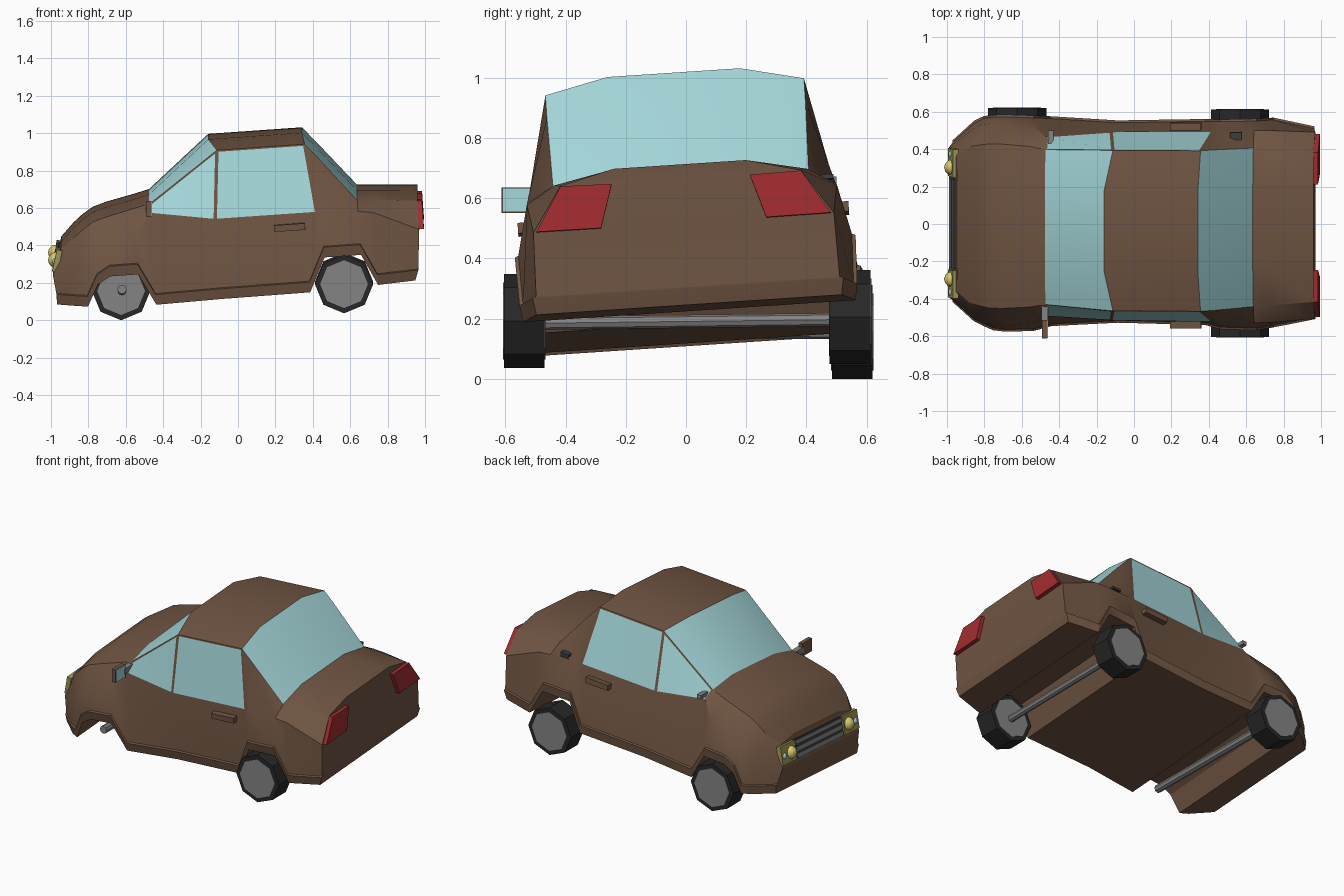
import bpy, bmesh, math
from mathutils import Matrix, Vector

if "Cube" in bpy.data.objects:
    bpy.data.objects.remove(bpy.data.objects["Cube"])


def material(name, r, g, b):
    m = bpy.data.materials.new(name)
    m.use_nodes = True
    m.diffuse_color = (r, g, b, 1)
    m.node_tree.nodes["Principled BSDF"].inputs["Base Color"].default_value = (r, g, b, 1)
    return m


brown = material("brown paint", .16, .09, .055)
glass = material("pale blue glass", .38, .69, .71)
red = material("tail red", .36, .025, .03)
rubber = material("tyre black", .02, .02, .02)
metal = material("metal grey", .23, .23, .23)
yellow = material("lamp yellow", .68, .58, .16)
olive = material("lamp housing olive", .36, .32, .1)
dark = material("dark grey", .05, .05, .05)

# The body leans: nose down and rolled towards -y
pivot = Matrix.Translation((0, 0, .4))
LEAN = pivot @ Matrix.Rotation(.066, 4, 'X') @ Matrix.Rotation(-.07, 4, 'Y') @ pivot.inverted()
LEVEL = Matrix.Identity(4)


def finish(name, bm, mats, matrix=LEAN, smooth=False):
    bmesh.ops.recalc_face_normals(bm, faces=bm.faces[:])
    mesh = bpy.data.meshes.new(name)
    bm.to_mesh(mesh)
    bm.free()
    for m in mats:
        mesh.materials.append(m)
    ob = bpy.data.objects.new(name, mesh)
    bpy.context.collection.objects.link(ob)
    ob.matrix_world = matrix
    if smooth:
        bpy.ops.object.select_all(action='DESELECT')
        ob.select_set(True)
        bpy.context.view_layer.objects.active = ob
        bpy.ops.object.shade_smooth_by_angle(angle=math.radians(25))
    return ob


def box(name, centre, size, mat, matrix=LEAN, tilt=0):
    bm = bmesh.new()
    place = Matrix.Translation(centre) @ Matrix.Rotation(tilt, 4, 'Y') @ Matrix.Diagonal((*size, 1))
    bmesh.ops.create_cube(bm, size=1, matrix=place)
    return finish(name, bm, [mat], matrix)


def rod(name, start, end, radius, sides, mat, matrix=LEVEL):
    a, b = Vector(start), Vector(end)
    bm = bmesh.new()
    place = Matrix.Translation((a + b) / 2) @ (b - a).to_track_quat('Z', 'Y').to_matrix().to_4x4()
    bmesh.ops.create_cone(bm, cap_ends=True, segments=sides, radius1=radius, radius2=radius,
                          depth=(b - a).length, matrix=place)
    return finish(name, bm, [mat], matrix)


def ball(name, centre, radius, mat):
    bm = bmesh.new()
    bmesh.ops.create_uvsphere(bm, u_segments=12, v_segments=8, radius=radius,
                              matrix=Matrix.Translation(centre))
    return finish(name, bm, [mat], smooth=True)


# Body sections: x, top z, shoulder y and z, belt y and z, skirt y, bottom z
SECTIONS = [
    (-.985, .50, .36, .475, .40, .34, .42, .18),
    (-.87, .57, .42, .53, .50, .40, .525, .17),
    (-.82, .61, .43, .57, .53, .43, .55, .166),
    (-.76, .647, .44, .61, .54, .46, .565, .28),
    (-.69, .668, .44, .63, .545, .48, .57, .32),
    (-.54, .70, .43, .665, .53, .53, .565, .32),
    (-.455, .72, .415, .682, .48, .63, .55, .15),
    (-.10, .993, .43, .945, .505, .575, .53, .155),
    (.37, .993, .43, .945, .51, .575, .54, .158),
    (.46, .904, .43, .868, .515, .575, .55, .34),
    (.655, .667, .425, .623, .515, .57, .555, .34),
    (.735, .66, .42, .62, .515, .56, .55, .173),
    (.975, .645, .40, .60, .50, .45, .505, .18),
]
# Fore and aft shift of top, shoulder, belt and skirt at some sections
SHIFTS = {0: (.045, .04, -.012, .0), 7: (-.018, .025, -.01, 0),
          8: (.014, .025, .065, 0), 12: (.005, 0, 0, -.04)}
WINDSHIELD, SIDE, REAR = (6,), (6, 7), (8, 9)

bm = bmesh.new()
rings = []
for i, (x, zt, ys, zs, yb, zb, ym, z0) in enumerate(SECTIONS):
    t, s, b, m = SHIFTS.get(i, (0, 0, 0, 0))
    half = [(x + m, ym + .003, z0), (x + m / 2, ym + .012, z0 + .055), (x + m / 2, ym, z0 + .06),
            (x + b, yb, zb), (x + s, ys, zs), (x + t, .22, zt)]
    ring = half + [(px, -py, pz) for px, py, pz in reversed(half)]
    rings.append([bm.verts.new(p) for p in ring])

side_panes = []
for i in range(len(rings) - 1):
    a, b = rings[i], rings[i + 1]
    for k in range(12):
        n = (k + 1) % 12
        face = bm.faces.new((a[k], a[n], b[n], b[k]))
        if i in WINDSHIELD + REAR and k in (4, 5, 6):
            face.material_index = 1
        if i in SIDE and k in (3, 7):
            side_panes.append(face)
# Nose and tail caps
for ring in (rings[0], rings[-1]):
    for k in range(5):
        bm.faces.new((ring[k], ring[k + 1], ring[10 - k], ring[11 - k]))
bmesh.ops.recalc_face_normals(bm, faces=bm.faces[:])
# Side windows inside thin frames
bmesh.ops.inset_individual(bm, faces=side_panes, thickness=.009, use_even_offset=True)
for face in side_panes:
    face.material_index = 1
finish("body", bm, [brown, glass], smooth=True)

# Paired details on the body
for side, label in ((1, "left"), (-1, "right")):
    # Tail lamp
    bm = bmesh.new()
    outline = [(.23, .594), (.40, .597), (.49, .451), (.275, .45)]
    inner = [bm.verts.new((.94, side * y, z)) for y, z in outline]
    outer = [bm.verts.new((1.0, side * y, z)) for y, z in outline]
    bm.faces.new(inner)
    bm.faces.new(outer)
    for k in range(4):
        n = (k + 1) % 4
        bm.faces.new((inner[k], inner[n], outer[n], outer[k]))
    finish(label + "_tail_lamp", bm, [red])
    # Headlamp
    box(label + "_headlamp_housing", (-.968, side * .325, .41), (.03, .15, .12), olive, tilt=.28)
    ball(label + "_headlamp", (-.975, side * .30, .41), .042, yellow)
    ball(label + "_side_lamp", (-.972, side * .37, .405), .023, glass)
    # Door handle
    box(label + "_door_handle", (.285, side * .528, .512), (.165, .045, .035), brown)

# Grille
box("grille_back", (-.968, 0, .41), (.02, .48, .12), dark, tilt=.28)
for k in range(3):
    z = .37 + k * .04
    box("grille_bar", (-.982 + k * .01, 0, z), (.02, .48, .024), metal, tilt=.28)

# Single mirror on one side, bare arm on the other
box("mirror_shell", (-.479, -.562, .594), (.026, .1, .085), brown, LEVEL)
box("mirror_glass", (-.464, -.562, .594), (.006, .095, .08), glass, LEVEL)
box("right_mirror_arm", (-.477, -.475, .594), (.035, .1, .035), metal, LEVEL)
box("left_mirror_arm", (-.445, .465, .66), (.03, .07, .025), metal, LEVEL)

# Fuel filler
for z in (.575, .6):
    box("fuel_filler", (.56, .487, z), (.06, .04, .015), dark)

# Axles and the three wheels
rod("rear_axle", (.57, -.5, .185), (.57, .5, .197), .022, 8, metal)
rod("front_axle", (-.62, -.52, .165), (-.62, .52, .157), .025, 8, metal)
for name, x, y, z in (("rear_right", .567, -.537, .193), ("rear_left", .567, .545, .205),
                      ("front_left", -.625, .552, .156)):
    rod(name + "_tyre", (x, y - .068, z), (x, y + .068, z), .156, 8, rubber)
    rod(name + "_hub", (x, y - .071, z), (x, y + .071, z), .128, 8, metal)
